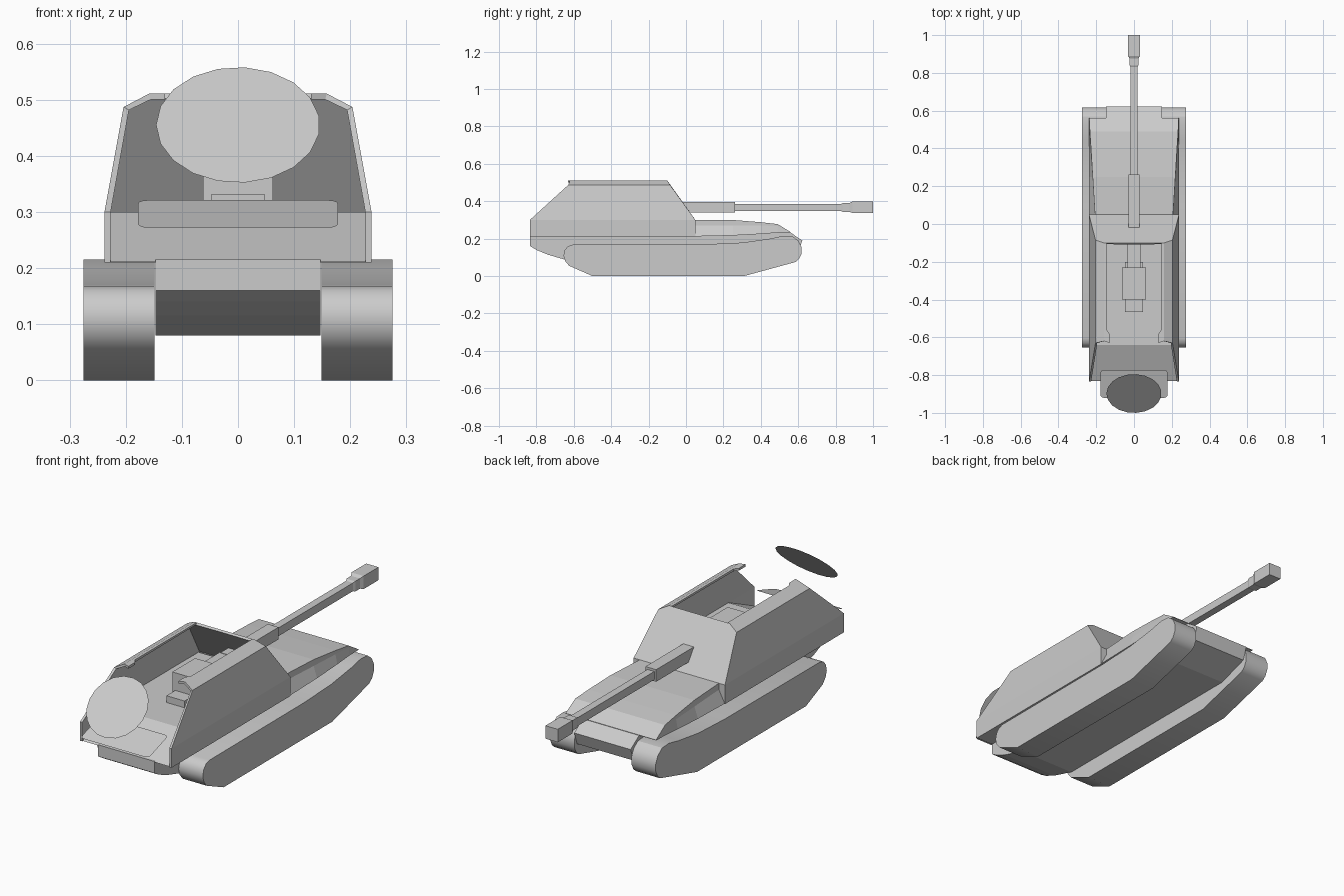
import bpy, bmesh, math
from mathutils import Vector

if "Cube" in bpy.data.objects:
    bpy.data.objects.remove(bpy.data.objects["Cube"])


def finish(name, bm, recalc=True):
    if recalc:
        bmesh.ops.recalc_face_normals(bm, faces=bm.faces[:])
    me = bpy.data.meshes.new(name)
    bm.to_mesh(me)
    bm.free()
    ob = bpy.data.objects.new(name, me)
    bpy.context.collection.objects.link(ob)
    return ob


def loft(name, rings):
    """Skin equal-length rings of points and cap both ends."""
    bm = bmesh.new()
    vs = [[bm.verts.new(p) for p in r] for r in rings]
    n = len(vs[0])
    for a, b in zip(vs, vs[1:]):
        for i in range(n):
            j = (i + 1) % n
            bm.faces.new((a[i], a[j], b[j], b[i]))
    bm.faces.new(vs[0])
    bm.faces.new(vs[-1])
    return finish(name, bm)


def prism(name, profile, x0, x1):
    """Extrude a (y, z) side profile across x."""
    return loft(name, [[(x, y, z) for y, z in profile] for x in (x0, x1)])


def square_tube(name, stations):
    """Rectangular bar along y from (y, half_width, z_low, z_high)."""
    return loft(name, [[(-w, y, a), (w, y, a), (w, y, b), (-w, y, b)]
                       for y, w, a, b in stations])


def sheet(name, pts):
    bm = bmesh.new()
    f = bm.faces.new([bm.verts.new(p) for p in pts])
    f.normal_update()
    if f.normal.z < 0:
        f.normal_flip()
    return finish(name, bm, False)


def mirror(ob):
    ob.modifiers.new("mirror", "MIRROR").use_clip = True


# Tracks
track = prism("tracks", [
    (-.605, .168), (.1, .17), (.3, .179), (.45, .2), (.52, .215), (.57, .212),
    (.602, .188), (.618, .155), (.618, .12), (.605, .092), (.585, .075),
    (.31, 0), (-.5, 0), (-.625, .055), (-.646, .08), (-.655, .11),
    (-.648, .14), (-.63, .16)], .149, .275)
mirror(track)
bpy.context.view_layer.objects.active = track
track.select_set(True)
bpy.ops.object.shade_smooth_by_angle(angle=math.radians(32))

# Lower hull between the tracks
prism("lower_hull", [
    (-.833, .215), (-.833, .16), (-.80, .14), (-.74, .115), (-.62, .08),
    (.45, .08), (.6, .13), (.622, .19), (.56, .232), (.3, .25)], -.147, .147)

# Front deck with sloped sides that fade out toward the nose
deck = []
for y, xt, zb, zm, zt in ((.04, .206, .212, .27, .30), (.25, .219, .217, .27, .30),
                          (.40, .228, .225, .27, .288), (.49, .234, .232, .268, .278),
                          (.56, .236, .233, .234, .235)):
    half = [(.237, zb), (xt, zm), (xt, zt)]
    deck.append([(x, y, z) for x, z in half] + [(-x, y, z) for x, z in half[::-1]])
loft("front_deck", deck)

# Compartment floor and overhanging side boxes
prism("compartment_floor", [(-.832, .211), (-.64, .30), (.03, .30), (.03, .211)],
      -.227, .227)

# Open-topped armour shell: half of the plates, mirrored and thickened
P = {
    "a": (.238, -.835, .21), "b": (.238, -.835, .30), "c": (.204, -.63, .487),
    "d": (.204, -.085, .487), "e": (.238, .05, .30), "f": (.238, .05, .21),
    "g": (.158, -.62, .511), "h": (.158, -.10, .511),
    "i": (.145, -.56, .511), "j": (.145, -.10, .511),
    "k": (.130, -.58, .511), "l": (.130, -.63, .511),
    "m": (0, .05, .21), "n": (0, .05, .30), "o": (0, -.10, .511)}
bm = bmesh.new()
V = {k: bm.verts.new(p) for k, p in P.items()}
for plate in ("abef", "bcde", "cghd", "glkijh", "fenm", "edhjon"):
    f = bm.faces.new([V[k] for k in plate])
    f.normal_update()
    if f.normal.dot(f.calc_center_median() - Vector((0, -.35, .25))) < 0:
        f.normal_flip()
shell = finish("armour_shell", bm, False)
mirror(shell)
thick = shell.modifiers.new("thickness", "SOLIDIFY")
thick.thickness = .011
thick.offset = -1

# Gun: sleeve, barrel, muzzle brake and breech
square_tube("gun_sleeve", [(-.09, .028, .34, .397), (.262, .028, .34, .397)])
square_tube("gun_barrel", [(.262, .018, .347, .386), (.83, .018, .347, .386),
                           (.84, .023, .343, .391), (.875, .023, .343, .391),
                           (.89, .032, .338, .399), (1, .032, .338, .399)])
square_tube("gun_cradle", [(-.24, .035, .33, .395), (-.08, .035, .33, .395)])
square_tube("gun_breech", [(-.40, .0625, .318, .415), (-.23, .0625, .318, .415)])
square_tube("breech_tray", [(-.465, .047, .298, .332), (-.2, .047, .298, .332)])

# Tilted rounded rear plate
corners = []
for cx, cy, start in ((.16, -.79, 0), (-.16, -.79, 90), (-.16, -.902, 180), (.16, -.902, 270)):
    for k in range(4):
        t = math.radians(start + 30 * k)
        x, y = cx + .018 * math.cos(t), cy + .018 * math.sin(t)
        corners.append((x, y, .272 + (y + .92) * .049 / .148))
sheet("rear_plate", corners)

# Tilted disc behind the compartment
sheet("rear_disc", [(.146 * math.cos(t), -.8975 + .1025 * math.sin(t),
                     .455 + .103 * math.sin(t))
                    for t in (math.tau * (k + .5) / 19 for k in range(19))])
